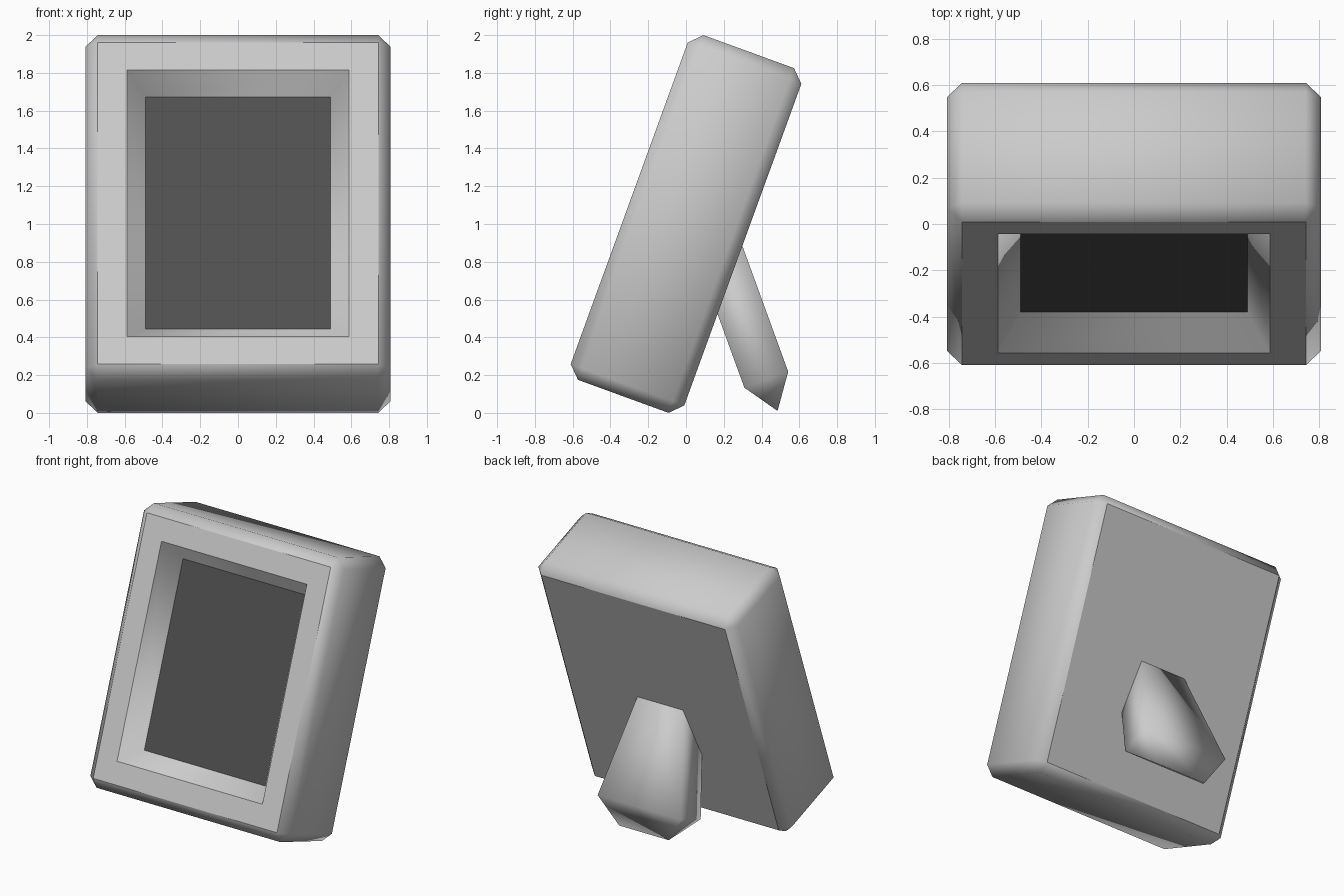
import bpy, bmesh
from math import radians
from mathutils import Matrix, Vector

if "Cube" in bpy.data.objects:
    bpy.data.objects.remove(bpy.data.objects["Cube"])

TILT = radians(20)


def make_object(name, bm, matrix):
    bmesh.ops.recalc_face_normals(bm, faces=bm.faces)
    mesh = bpy.data.meshes.new(name)
    bm.to_mesh(mesh)
    bm.free()
    mesh.transform(matrix)
    obj = bpy.data.objects.new(name, mesh)
    bpy.context.collection.objects.link(obj)
    return obj


def facing(bm, direction):
    """Largest face pointing along the given direction."""
    d = Vector(direction)
    return max((f for f in bm.faces if f.normal.dot(d) > 0.99),
               key=lambda f: f.calc_area())


# Frame body: chamfered box with a recessed picture opening
bm = bmesh.new()
bmesh.ops.create_cube(bm, size=1)
bmesh.ops.scale(bm, vec=(1.615, 0.64, 1.942), verts=bm.verts)
bmesh.ops.bevel(bm, geom=bm.edges[:], offset=0.065, segments=1,
                affect='EDGES', profile=0.5)
bm.normal_update()
for f in bm.faces:
    f.smooth = True
facing(bm, (0, 1, 0)).smooth = False
front = facing(bm, (0, -1, 0))

# Flat border around the opening, then sloped walls down to the picture
border = bmesh.ops.inset_region(bm, faces=[front], thickness=0.22)["faces"]
walls = bmesh.ops.inset_region(bm, faces=[front], thickness=0.097,
                               depth=-0.152, use_even_offset=True)["faces"]
for f in border:
    f.smooth = False
for f in walls:
    f.smooth = True
front.smooth = False
front.material_index = 1
frame = make_object("picture_frame", bm,
                    Matrix.Translation((0, 0, 1)) @ Matrix.Rotation(-TILT, 4, 'X'))

# Materials: plain frame, dark picture panel
for name, v in (("frame_grey", 0.8), ("picture_dark", 0.08)):
    mat = bpy.data.materials.new(name)
    mat.diffuse_color = (v, v, v, 1)
    mat.use_nodes = True
    mat.node_tree.nodes["Principled BSDF"].inputs["Base Color"].default_value = mat.diffuse_color
    frame.data.materials.append(mat)

# Rear stand: tapered leg ending in a narrow foot edge
bm = bmesh.new()
T0, T1, TM = 0.336, 0.583, 0.459


def ring(half_width, z):
    return [bm.verts.new((x, y, z)) for x, y in
            ((-half_width, T0), (half_width, T0), (half_width, T1), (-half_width, T1))]


top = ring(0.158, 0.85)
low = ring(0.335, 0.02)
foot = [bm.verts.new((x, TM, -0.156)) for x in (-0.2, 0.2)]
bm.faces.new(top)
for i in range(4):
    j = (i + 1) % 4
    bm.faces.new((top[i], top[j], low[j], low[i]))
bm.faces.new((low[0], low[1], foot[1], foot[0]))
bm.faces.new((low[2], low[3], foot[0], foot[1]))
bm.faces.new((low[1], low[2], foot[1]))
bm.faces.new((low[3], low[0], foot[0]))
for f in bm.faces:
    f.smooth = True
make_object("rear_stand", bm, Matrix.Rotation(TILT, 4, 'X'))
